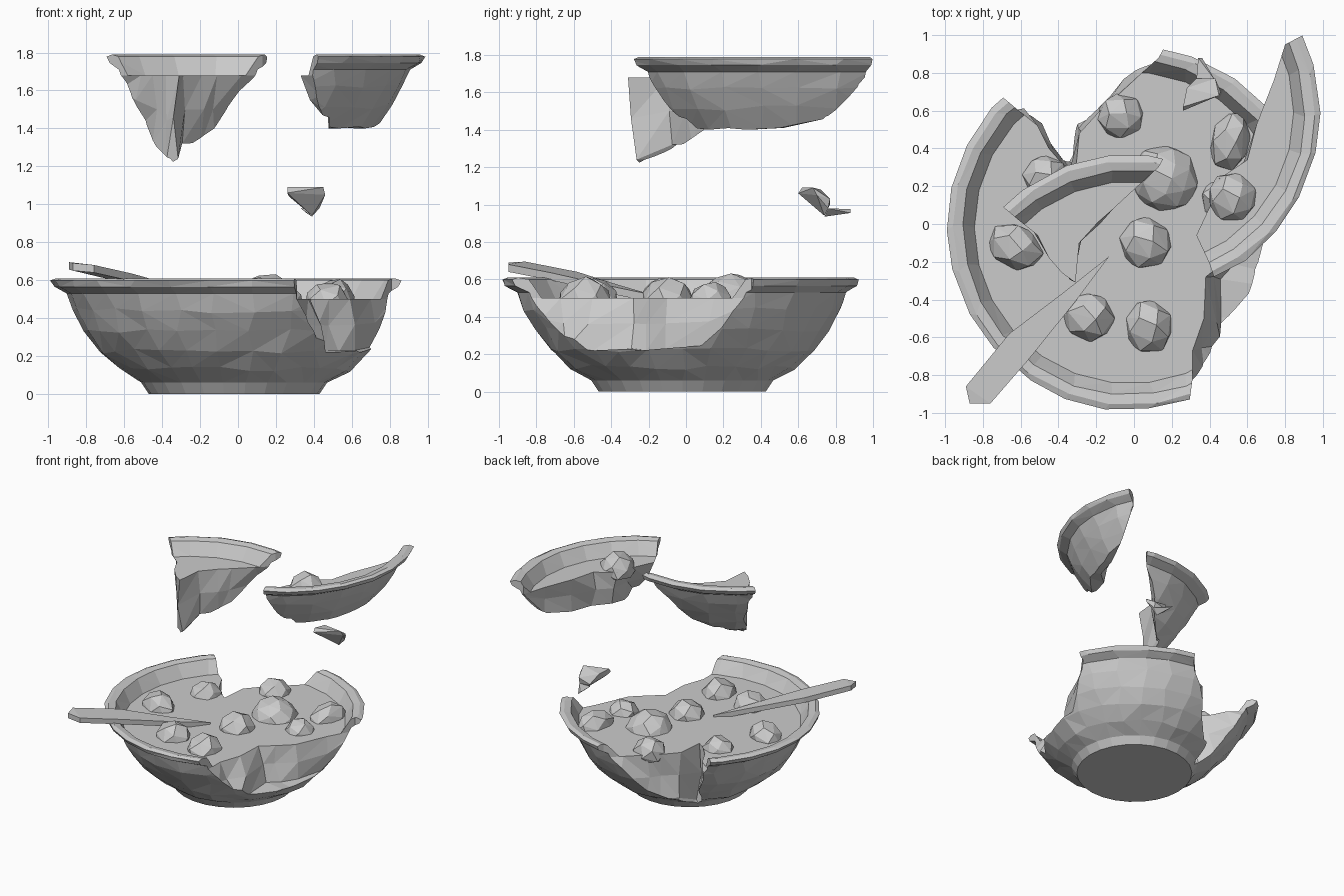
import bpy, bmesh, math, random
from mathutils import Vector, Matrix

if "Cube" in bpy.data.objects:
    bpy.data.objects.remove(bpy.data.objects["Cube"])

random.seed(4)
CX = CY = -0.02
SEG = 26


def finish(bm, name):
    bmesh.ops.recalc_face_normals(bm, faces=bm.faces)
    me = bpy.data.meshes.new(name)
    bm.to_mesh(me)
    bm.free()
    ob = bpy.data.objects.new(name, me)
    bpy.context.collection.objects.link(ob)
    return ob


def hull(points, name):
    bm = bmesh.new()
    for p in points:
        bm.verts.new(p)
    res = bmesh.ops.convex_hull(bm, input=bm.verts)
    inside = {v for v in res["geom_interior"] if isinstance(v, bmesh.types.BMVert)}
    bmesh.ops.delete(bm, geom=list(inside), context='VERTS')
    return finish(bm, name)


# Solid of revolution: foot, bowl outside, rim lip and flat soup surface
def full_bowl(name):
    rnd = random.Random(2)
    prof = [(.45, 0), (.49, .06), (.605, .13), (.71, .225), (.79, .335), (.85, .44), (.885, .53),
            (.95, .565), (.965, .598), (.935, .61), (.885, .60), (.825, .5)]
    bm = bmesh.new()
    rings = []
    for i, (r, z) in enumerate(prof):
        ring = []
        for k in range(SEG):
            a = 2 * math.pi * k / SEG
            rr, zz = r, z
            if 1 < i < 11:
                a += rnd.uniform(-.03, .03)
                rr += rnd.uniform(-.004, .006)
            if 1 < i < 6:
                zz += rnd.uniform(-.015, .015)
            ring.append(bm.verts.new((CX + rr * math.cos(a), CY + rr * math.sin(a), zz)))
        rings.append(ring)
    for lo, hi in zip(rings, rings[1:]):
        for k in range(SEG):
            j = (k + 1) % SEG
            bm.faces.new((lo[k], lo[j], hi[j], hi[k]))
    bm.faces.new(rings[0][::-1])
    bm.faces.new(rings[-1])
    bmesh.ops.triangulate(bm, faces=[f for f in bm.faces if len(f.verts) == 4])
    return finish(bm, name)


# Jagged wedge: path points (x, y, bottom z, inset at bottom) closed by a hub outside the bowl
def wedge(path, hub, hub_z):
    rnd = random.Random(9)
    bm = bmesh.new()
    h = Vector(hub)
    rows = []
    for row in range(4):
        line = []
        for x, y, zb, inset in path:
            t = (1, .5, 0, 0)[row]
            z = (zb, (zb + .5) / 2, .5, .9)[row]
            p = Vector((x, y)).lerp(h, inset * t)
            if row == 1:
                p += Vector((rnd.uniform(-.03, .03), rnd.uniform(-.03, .03)))
            line.append(bm.verts.new((p.x, p.y, z)))
        line.append(bm.verts.new((h.x, h.y, (hub_z, (hub_z + .5) / 2, .5, .9)[row])))
        rows.append(line)
    n = len(path) + 1
    for lo, hi in zip(rows, rows[1:]):
        for k in range(n):
            j = (k + 1) % n
            bm.faces.new((lo[k], lo[j], hi[j]))
            bm.faces.new((lo[k], hi[j], hi[k]))
    for line in (rows[0], rows[-1]):
        for k in range(n - 2):
            bm.faces.new((line[k], line[k + 1], line[-1]))
    ob = finish(bm, "wedge_cutter")
    ob.hide_render = True
    return ob


def boolean(ob, cutter, op):
    m = ob.modifiers.new("cut", 'BOOLEAN')
    m.operation, m.solver, m.object = op, 'EXACT', cutter
    bpy.context.view_layer.update()
    me = bpy.data.meshes.new_from_object(ob.evaluated_get(bpy.context.evaluated_depsgraph_get()))
    ob.modifiers.clear()
    ob.data = me


hole_right = wedge([(.27, -1.12, .40, .12), (.31, -.82, .28, .14), (.31, -.67, .23, .13), (.37, -.5, .22, .08),
                    (.38, -.28, .23, .07), (.48, -.2, .22, .05), (.59, -.1, .23, .03), (.70, .15, .25, .02),
                    (.81, .35, .42, .03), (1.05, .40, .5, 0)], (1.5, -.45), .22)
shard_right = wedge([(.46, -1.12, .40, .1), (.36, -.82, .28, .1), (.29, -.67, .24, .13), (.37, -.5, .22, .06),
                     (.41, -.37, .23, .05), (.56, -.27, .22, .02), (.61, -.08, .23, .02), (.70, .15, .28, .02),
                     (.76, .34, .42, .03), (.95, .44, .5, 0)], (1.5, -.45), .22)
hole_back = wedge([(-.80, .76, .45, .05), (-.61, .60, .35, .08), (-.51, .52, .24, .05), (-.45, .40, .14, .03),
                   (-.38, .32, .02, .02), (-.31, .27, .06, .03), (-.29, .48, .14, .02), (-.19, .59, .14, .02),
                   (-.11, .66, .14, .03), (.02, .78, .19, .08), (.13, .88, .35, .08),
                   (.24, 1.08, .45, .08)], (-.5, 1.8), .15)

# Main broken bowl and the two big flying shards
main = full_bowl("broken_bowl_with_soup")
boolean(main, hole_right, 'DIFFERENCE')
boolean(main, hole_back, 'DIFFERENCE')
for name, cutter, off in (("right_shard", shard_right, (.04, .61, 1.18)),
                          ("back_shard", hole_back, (0, -.58, 1.18))):
    ob = full_bowl(name)
    boolean(ob, cutter, 'INTERSECT')
    ob.data.transform(Matrix.Translation(off))
for c in (hole_right, shard_right, hole_back):
    bpy.data.objects.remove(c)


# Faceted dumplings, flattened just under the soup surface
def dumpling(name, x, y, z, r, sx=1, sy=1, turn=0, n=24):
    pts = []
    for i in range(n):
        c = 1 - 2 * (i + .5) / n
        a = i * 2.39996
        s = math.sqrt(1 - c * c)
        v = Vector((s * math.cos(a) * sx, s * math.sin(a) * sy, c)) * r * random.uniform(.96, 1.05)
        v.z = max(v.z, -.04)
        v.rotate(Matrix.Rotation(turn, 3, 'Z'))
        pts.append(v + Vector((x, y, z)))
    return hull(pts, name)


for i, (x, y, r, sx, sy, t) in enumerate([
        (-.63, -.12, .14, 1.15, .85, -.5), (-.47, .25, .12, 1, 1, .3), (-.07, .57, .13, 1, .95, .5),
        (.51, .44, .14, .78, 1.15, -.25), (.47, .13, .12, 1, 1, 1), (.06, -.1, .145, 1, 1, .2),
        (-.24, -.49, .14, 1, .95, -.4), (.08, -.54, .14, .95, 1.05, .1)]):
    dumpling("dumpling_%d" % (i + 1), x, y, .475, r, sx, sy, t)
dumpling("large_dumpling", .16, .24, .45, .185, n=44)
dumpling("shard_dumpling", .52, .14, 1.655, .135)

# Spoon handle resting on the rim
outline = [(-.89, -.86, .67), (-.87, -.95, .665), (-.76, -.95, .655), (-.56, -.72, .61),
           (-.31, -.41, .54), (-.13, -.17, .49), (-.37, -.36, .545), (-.66, -.58, .615)]
bm = bmesh.new()
top = [bm.verts.new((x, y, z + .025)) for x, y, z in outline]
bot = [bm.verts.new((x, y, z - .015)) for x, y, z in outline]
for vs in (top, bot):
    for q in ((0, 1, 2), (0, 2, 3, 7), (7, 3, 4, 6), (6, 4, 5)):
        bm.faces.new([vs[i] for i in q])
for k in range(8):
    j = (k + 1) % 8
    bm.faces.new((bot[k], bot[j], top[j], top[k]))
finish(bm, "spoon_handle")

# Small rim chip: lip block plus a thin sliver
hull([(.26, .60, 1.06), (.26, .62, 1.09), (.45, .68, 1.09), (.46, .70, 1.05), (.28, .72, 1.08),
      (.43, .77, 1.03), (.33, .77, 1.0), (.39, .74, .94), (.43, .76, .98), (.27, .64, 1.04)], "rim_chip")
hull([(.33, .76, .98), (.43, .76, .98), (.39, .74, .935), (.34, .88, .975), (.36, .88, .955)], "rim_chip_sliver")
